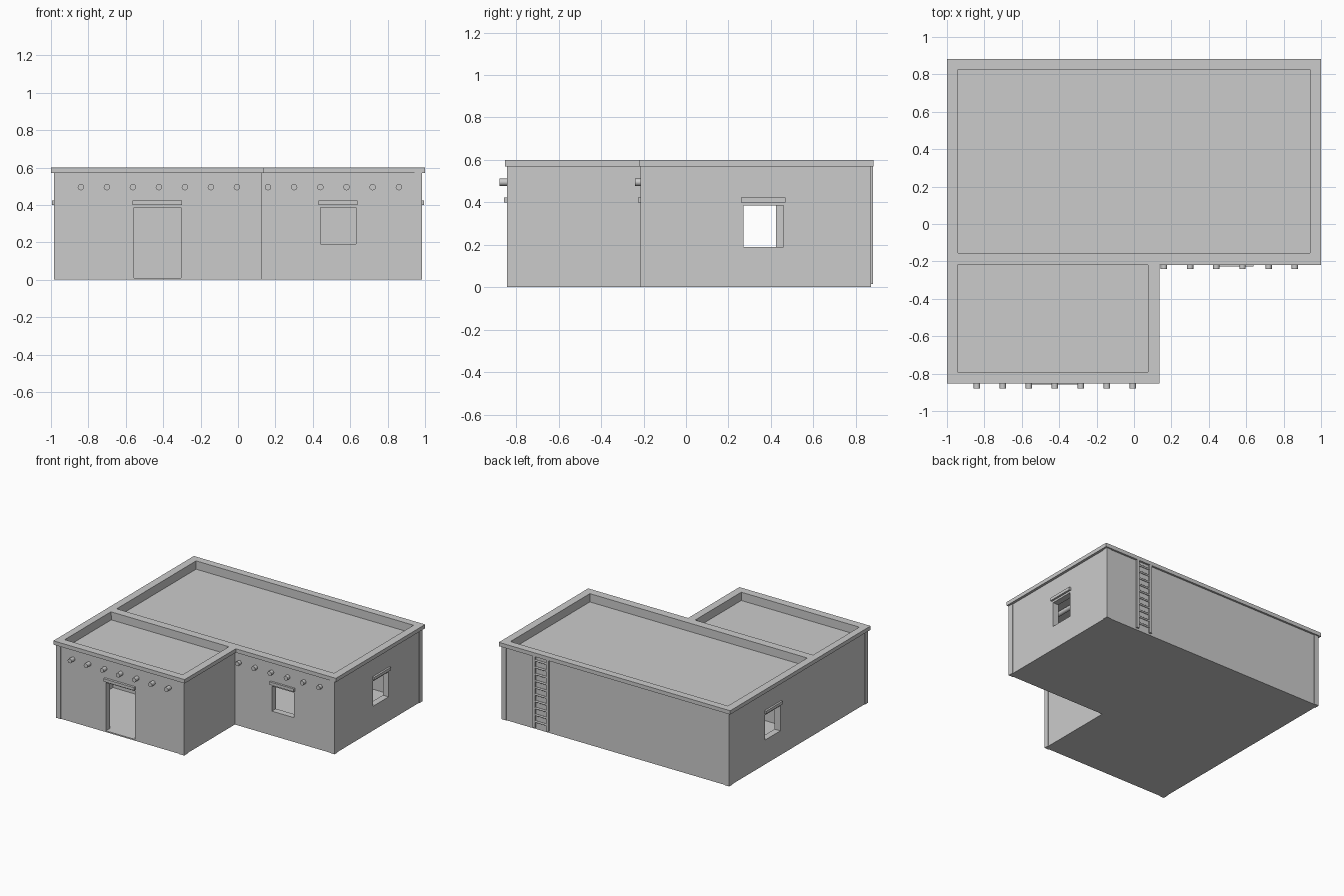
import bpy, math


def box(name, x0, x1, y0, y1, z0, z1):
    v = [(x, y, z) for x in (x0, x1) for y in (y0, y1) for z in (z0, z1)]
    f = [(0, 1, 3, 2), (4, 6, 7, 5), (0, 4, 5, 1), (2, 3, 7, 6), (0, 2, 6, 4), (1, 5, 7, 3)]
    me = bpy.data.meshes.new(name)
    me.from_pydata(v, [], f)
    ob = bpy.data.objects.new(name, me)
    bpy.context.collection.objects.link(ob)
    return ob


def cut(target, *dims):
    c = box("cutter", *dims)
    c.hide_render = True
    c.hide_viewport = True
    c.display_type = 'WIRE'
    m = target.modifiers.new("cut", 'BOOLEAN')
    m.operation = 'DIFFERENCE'
    m.solver = 'EXACT'
    m.object = c


def rod(name, r, p, length, axis):
    rot = (math.pi / 2, 0, 0) if axis == 'y' else (0, math.pi / 2, 0)
    bpy.ops.mesh.primitive_cylinder_add(vertices=16, radius=r, depth=length, location=p, rotation=rot)
    bpy.context.object.name = name
    bpy.ops.object.shade_smooth_by_angle()


# Main room: hollow shell, sunken roof, three windows
main = box("main_room", -0.98, 0.98, -0.21, 0.868, 0, 0.58)
cut(main, -0.93, 0.93, -0.16, 0.818, 0.01, 0.515)
cut(main, -0.94, 0.94, -0.155, 0.825, 0.535, 0.7)
cut(main, 0.44, 0.63, -0.3, -0.1, 0.19, 0.385)
cut(main, 0.9, 1.1, 0.27, 0.46, 0.19, 0.385)
cut(main, -1.1, -0.9, 0.235, 0.425, 0.19, 0.385)

# Front room: hollow shell, sunken roof, doorway
front = box("front_room", -0.98, 0.12, -0.838, -0.21, 0, 0.58)
cut(front, -0.93, 0.07, -0.79, -0.215, 0.01, 0.515)
cut(front, -0.945, 0.075, -0.79, -0.215, 0.535, 0.7)
cut(front, -0.555, -0.305, -0.9, -0.75, 0.01, 0.387)

# Parapet caps
cap = box("main_cap", -1, 1, -0.22, 0.883, 0.57, 0.6)
cut(cap, -0.94, 0.94, -0.155, 0.825, 0.5, 0.7)
cap = box("front_cap", -1, 0.135, -0.852, -0.22, 0.57, 0.6)
cut(cap, -0.945, 0.075, -0.79, -0.1, 0.5, 0.7)

# Corner posts
w, o = 0.04, 0.005
for x, y, sx, sy in ((-0.98, -0.838, 1, 1), (0.12, -0.838, -1, 1), (0.98, -0.21, -1, 1),
                     (0.98, 0.868, -1, -1), (-0.98, 0.868, 1, -1)):
    xs = sorted((x - sx * o, x + sx * (w - o)))
    ys = sorted((y - sy * o, y + sy * (w - o)))
    box("corner_post", *xs, *ys, 0, 0.572)

# Lintels over the openings
box("door_lintel", -0.565, -0.3, -0.857, -0.82, 0.4, 0.423)
box("front_window_lintel", 0.43, 0.64, -0.226, -0.19, 0.4, 0.423)
box("right_window_lintel", 0.96, 0.995, 0.26, 0.468, 0.4, 0.423)
box("left_window_lintel", -0.995, -0.96, 0.225, 0.433, 0.4, 0.423)

# Roof beams poking out of the front walls
for i in range(7):
    rod("front_roof_beam", 0.017, (-0.84 + i * 0.139, -0.555, 0.495), 0.65, 'y')
for i in range(6):
    rod("main_roof_beam", 0.017, (0.16 + i * 0.14, 0.3, 0.495), 1.08, 'y')

# Ladder on the back wall
for x in (0.572, 0.688):
    box("ladder_rail", x, x + 0.022, 0.86, 0.882, 0.015, 0.57)
for i in range(10):
    rod("ladder_rung", 0.007, (0.641, 0.874, 0.06 + i * 0.053), 0.12, 'x')
